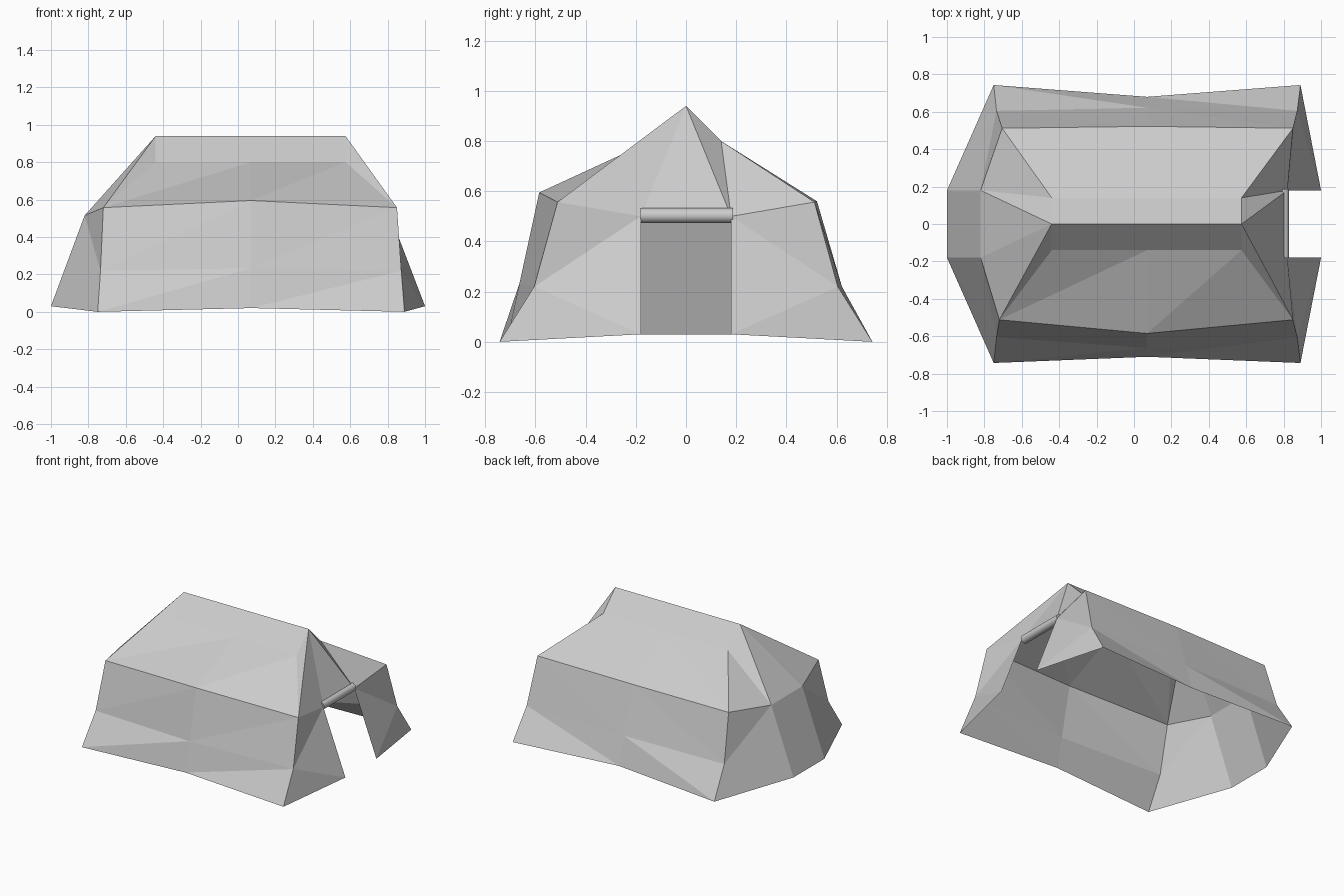
import bpy, bmesh
from mathutils import Vector

if "Cube" in bpy.data.objects:
    bpy.data.objects.remove(bpy.data.objects["Cube"])


def make(name, polys):
    """Build a fabric sheet from polygons, welding shared corners."""
    bm = bmesh.new()
    for p in polys:
        bm.faces.new([bm.verts.new(v) for v in p])
    bmesh.ops.remove_doubles(bm, verts=bm.verts, dist=0.001)
    bmesh.ops.recalc_face_normals(bm, faces=bm.faces)
    me = bpy.data.meshes.new(name)
    bm.to_mesh(me)
    bm.free()
    ob = bpy.data.objects.new(name, me)
    bpy.context.collection.objects.link(ob)
    return ob


def strips(rows):
    """Triangulate between rows of points."""
    out = []
    for a, b in zip(rows, rows[1:]):
        for i in range(len(a) - 1):
            out += [(a[i], a[i + 1], b[i]), (a[i + 1], b[i + 1], b[i])]
    return out


# Side measurements: ridge ends, eave, knee and foot corners
RIDGE = {-1: -0.44, 1: 0.575}
EAVE = {-1: -0.72, 1: 0.85}
KNEE = {-1: -0.735, 1: 0.873}
FOOT = {-1: -0.75, 1: 0.89}
MID = 0.07


def corner(e, s):
    x = EAVE[e] + (0.015 if (e, s) == (-1, 1) else 0)
    return [(x, s * 0.512, 0.557), (KNEE[e], s * 0.605, 0.22), (FOOT[e], s * 0.743, 0)]


# Roof and side walls, each with a centre seam
for s, label in ((-1, "front"), (1, "back")):
    top = Vector((MID, -0.585, 0.595) if s < 0 else (MID, 0.522, 0.56))
    foot = Vector((MID, -0.71, 0.02) if s < 0 else (MID, 0.68, 0.02))
    mid = [tuple(top), tuple(top.lerp(foot, 0.63)), tuple(foot)]
    left, right = corner(-1, s), corner(1, s)
    rows = [[left[i], mid[i], right[i]] for i in range(3)]
    make(label + "_wall", strips(rows))
    ridge = [(x, 0, 0.94) for x in (RIDGE[-1], MID, RIDGE[1])]
    slope = [(x, s * 0.14, 0.80) for x in (RIDGE[-1], MID, RIDGE[1])]
    make(label + "_roof", strips([ridge, slope, rows[0]]))

# End walls: gable plus a panel on each side of the doorway
for e, label in ((-1, "left"), (1, "right")):
    apex = (RIDGE[e], 0, 0.94)
    dz = 0.515 if e < 0 else 0.50
    door = {s: (e * 0.82, s * 0.18, dz) for s in (-1, 1)}
    sill = {s: (e, s * 0.18, 0.03) for s in (-1, 1)}
    polys = [(apex, door[-1], door[1])]
    for s in (-1, 1):
        c, k, f = corner(e, s)
        b = (RIDGE[e], s * 0.14, 0.80)
        if s < 0:
            polys += [(apex, b, c), (apex, c, door[s])]
        else:
            polys += [(apex, b, door[s]), (b, c, door[s])]
        polys += [(c, k, door[s]), (k, sill[s], door[s]), (k, f, sill[s])]
    make(label + "_end_wall", polys)
    if e < 0:
        # Closed rear door
        make("rear_door_panel", [(door[-1], door[1], sill[1], sill[-1])])

# Rolled-up door flap over the open doorway
bpy.ops.mesh.primitive_cylinder_add(vertices=16, radius=0.03, depth=0.37,
                                    location=(0.80, 0.003, 0.503),
                                    rotation=(1.5708, 0, 0))
roll = bpy.context.object
roll.name = "rolled_door_flap"
bpy.ops.object.shade_smooth_by_angle()
